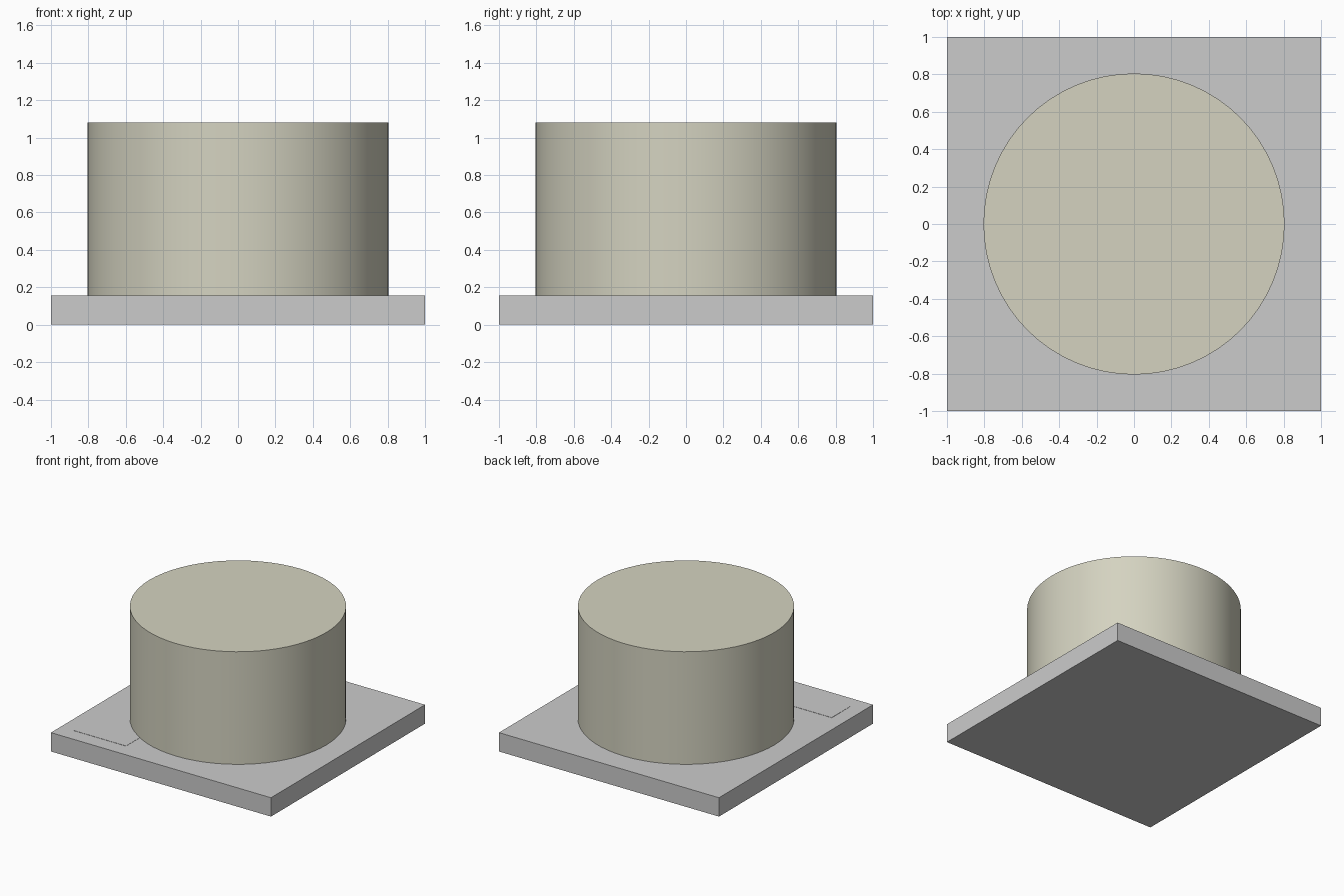
import bpy

if "Cube" in bpy.data.objects:
    bpy.data.objects.remove(bpy.data.objects["Cube"])

BOARD_TOP = 0.155
CAKE_TOP = 1.08


def material(name, rgb):
    mat = bpy.data.materials.new(name)
    mat.diffuse_color = (*rgb, 1)
    mat.use_nodes = True
    mat.node_tree.nodes["Principled BSDF"].inputs["Base Color"].default_value = mat.diffuse_color
    return mat


def box(name, x0, x1, y0, y1, z0, z1):
    bpy.ops.mesh.primitive_cube_add(
        size=1, location=((x0 + x1) / 2, (y0 + y1) / 2, (z0 + z1) / 2))
    ob = bpy.context.object
    ob.name = name
    ob.scale = (x1 - x0, y1 - y0, z1 - z0)
    bpy.ops.object.transform_apply(location=False, rotation=False, scale=True)
    return ob


# Square board
box("cake_board", -1, 1, -1, 1, 0, BOARD_TOP)

# Blank label plate lying on the board's front left corner
box("label_plate", -0.88, -0.405, -0.875, -0.635, BOARD_TOP - 0.01, BOARD_TOP + 0.002)

# Round cake
bpy.ops.mesh.primitive_cylinder_add(
    vertices=64, radius=0.805, depth=CAKE_TOP - BOARD_TOP,
    location=(0, 0, (CAKE_TOP + BOARD_TOP) / 2))
cake = bpy.context.object
cake.name = "cake"
cake.data.materials.append(material("cream", (0.66, 0.65, 0.53)))
bpy.ops.object.shade_smooth_by_angle()
